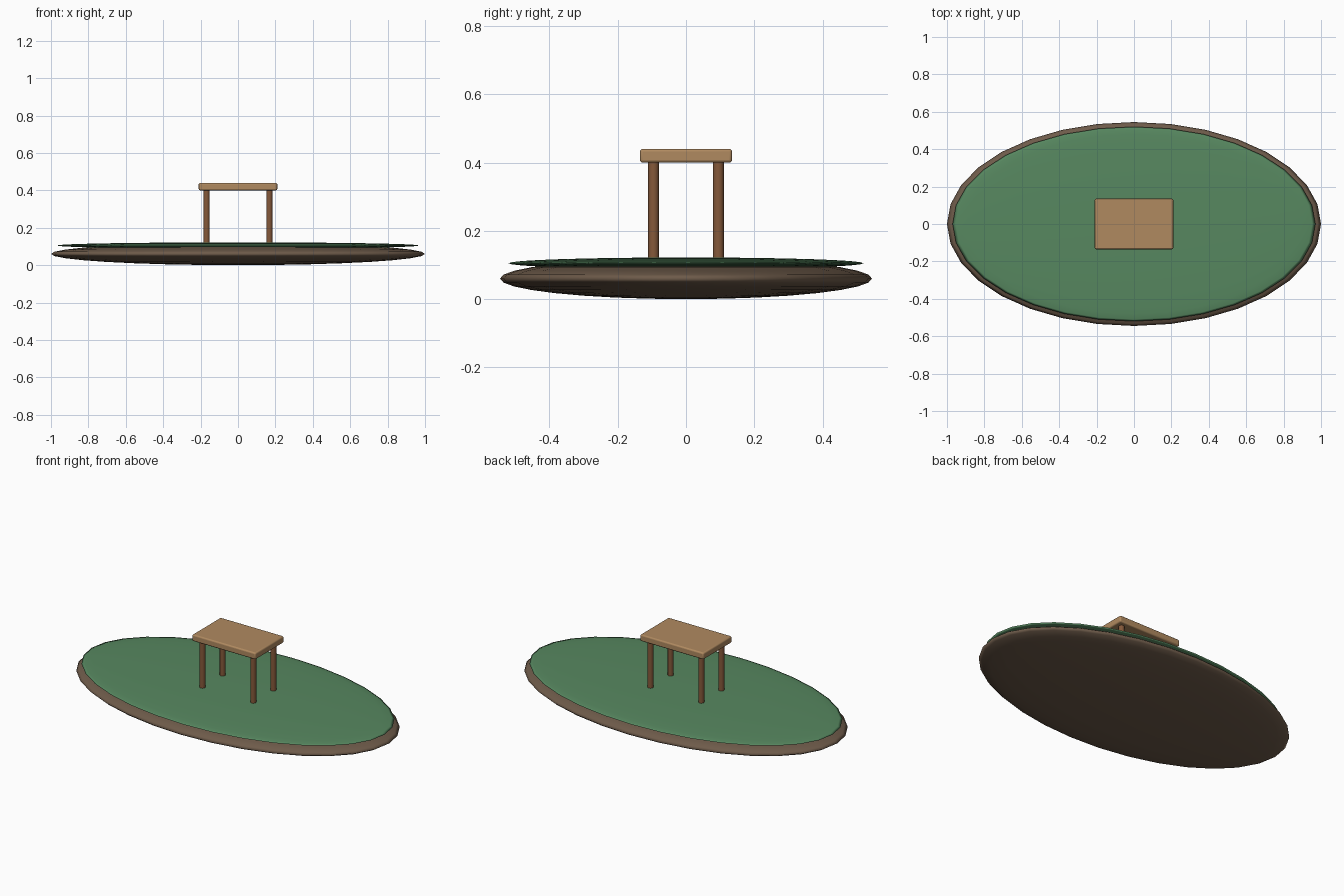
import bpy

if "Cube" in bpy.data.objects:
    bpy.data.objects.remove(bpy.data.objects["Cube"])


def material(name, hex_code):
    srgb = [int(hex_code[i:i + 2], 16) / 255 for i in (0, 2, 4)]
    lin = [c / 12.92 if c <= 0.04045 else ((c + 0.055) / 1.055) ** 2.4 for c in srgb]
    mat = bpy.data.materials.new(name)
    mat.diffuse_color = (*lin, 1)
    mat.use_nodes = True
    mat.node_tree.nodes["Principled BSDF"].inputs["Base Color"].default_value = mat.diffuse_color
    return mat


def finish(name, mat, angle=None):
    obj = bpy.context.object
    obj.name = name
    obj.data.materials.append(mat)
    bpy.ops.object.transform_apply(location=False, rotation=False, scale=True)
    if angle is None:
        bpy.ops.object.shade_smooth()
    else:
        bpy.ops.object.shade_smooth_by_angle(angle=angle)
    return obj


def flat_mound(name, mat, z, radii):
    bpy.ops.mesh.primitive_uv_sphere_add(segments=32, ring_count=16, radius=1, location=(0, 0, z))
    bpy.context.object.scale = radii
    return finish(name, mat)


grass = material("grass green", "578860")
soil = material("soil brown", "6E5B4A")
light_wood = material("light wood", "B08A60")
dark_wood = material("dark wood", "85593A")

# Oval island: soil body with a thin grass cap
flat_mound("soil_base", soil, 0.06, (1.0, 0.545, 0.06))
flat_mound("grass_cap", grass, 0.105, (0.97, 0.52, 0.017))

# Table top with softened edges
bpy.ops.mesh.primitive_cube_add(size=1, location=(0, 0, 0.42))
bpy.context.object.scale = (0.42, 0.27, 0.04)
top = finish("table_top", light_wood, 0.6)
bevel = top.modifiers.new("soft_edges", "BEVEL")
bevel.width = 0.008
bevel.segments = 3

# Four round legs
for x in (-0.168, 0.168):
    for y in (-0.095, 0.095):
        bpy.ops.mesh.primitive_cylinder_add(vertices=12, radius=0.016, depth=0.295,
                                            location=(x, y, 0.2575))
        finish("table_leg", dark_wood, 0.7)
